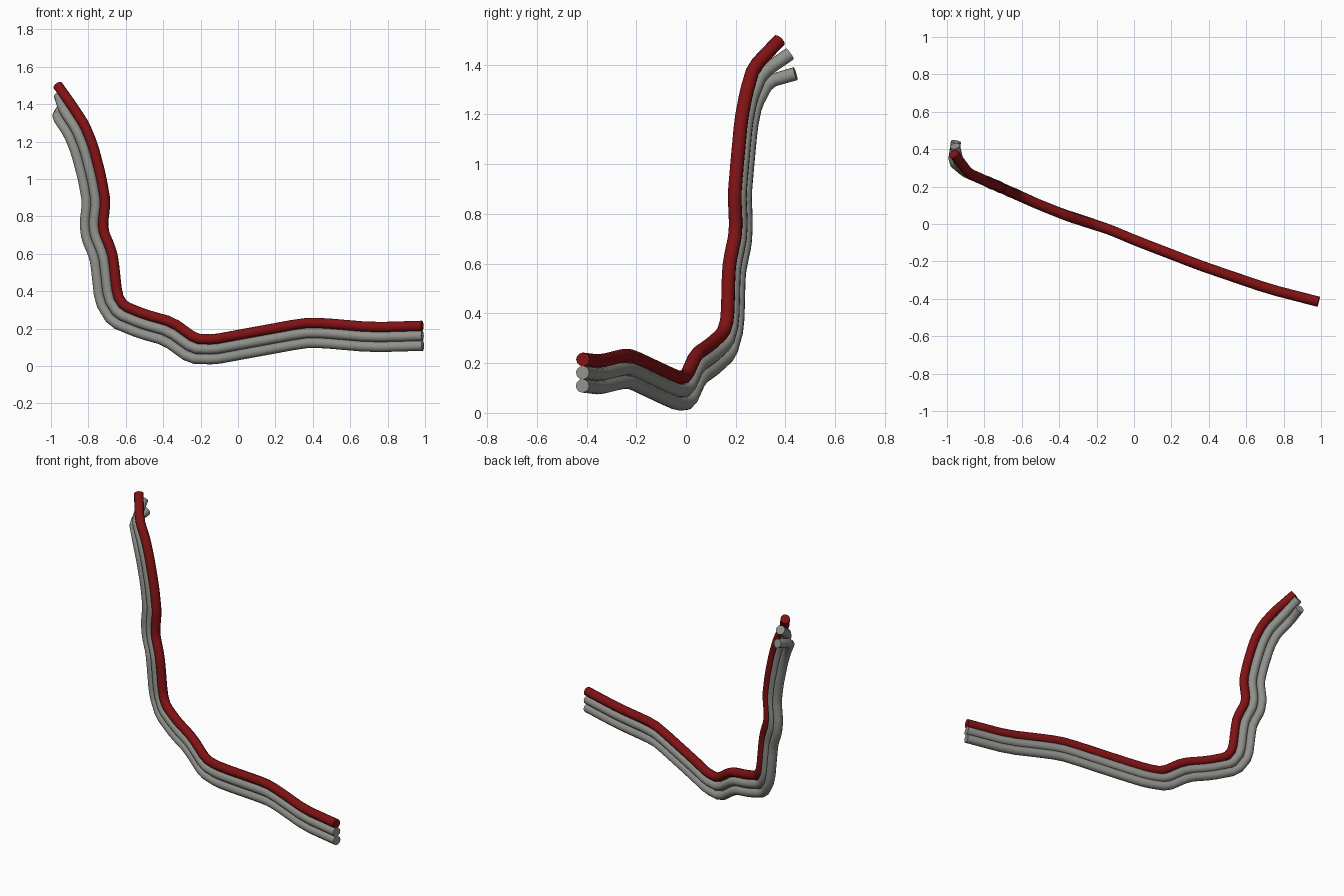
import bpy
from mathutils import Vector

if "Cube" in bpy.data.objects:
    bpy.data.objects.remove(bpy.data.objects["Cube"])

RADIUS = 0.0275
SPACING = 0.053
SIDE = Vector((0.39, 0.92, 0)).normalized()   # normal of the plane the bundle lies in


def material(name, rgb):
    m = bpy.data.materials.new(name)
    m.diffuse_color = (*rgb, 1)
    m.use_nodes = True
    m.node_tree.nodes["Principled BSDF"].inputs["Base Color"].default_value = m.diffuse_color
    return m


red = material("dark red", (0.22, 0.006, 0.007))
grey = material("warm grey", (0.28, 0.285, 0.26))

# Centre line of the red cable, from the right end to the upper left bend
path = [Vector(p) for p in [
    (0.985, -0.415, 0.215), (0.72, -0.347, 0.207), (0.45, -0.255, 0.23), (0.35, -0.22, 0.23),
    (0.0, -0.085, 0.166), (-0.13, -0.03, 0.142), (-0.225, 0.0, 0.145), (-0.35, 0.04, 0.235),
    (-0.5, 0.1, 0.277), (-0.61, 0.15, 0.322), (-0.645, 0.167, 0.38), (-0.667, 0.172, 0.58),
    (-0.685, 0.182, 0.64), (-0.715, 0.197, 0.71), (-0.722, 0.2, 0.76), (-0.708, 0.195, 0.88),
    (-0.733, 0.207, 1.02), (-0.775, 0.222, 1.18), (-0.82, 0.243, 1.29), (-0.885, 0.272, 1.39)]]


def offset_path(dist):
    """Parallel copy of the path, mitred at the bends."""
    out = []
    for i, p in enumerate(path):
        a = (p - path[max(i - 1, 0)]).normalized()
        b = (path[min(i + 1, len(path) - 1)] - p).normalized()
        t = (a + b).normalized()
        ref = a if a.length > 0.5 else b
        n = t.cross(SIDE).normalized()
        out.append(p + n * dist / max(t.dot(ref), 0.7))
    return out


def soften(pts, cut=0.18):
    """Cut each corner a little so bends look smooth."""
    out = [pts[0]]
    for a, p, b in zip(pts, pts[1:], pts[2:]):
        out += [p.lerp(a, cut), p.lerp(b, cut)]
    return out + [pts[-1]]


def cable(name, pts, mat):
    curve = bpy.data.curves.new(name, 'CURVE')
    curve.dimensions = '3D'
    curve.bevel_depth = RADIUS
    curve.bevel_resolution = 4
    curve.use_fill_caps = True
    spline = curve.splines.new('POLY')
    spline.points.add(len(pts) - 1)
    for sp, p in zip(spline.points, pts):
        sp.co = (*p, 1)
    curve.materials.append(mat)
    ob = bpy.data.objects.new(name, curve)
    bpy.context.collection.objects.link(ob)
    bpy.ops.object.select_all(action='DESELECT')
    ob.select_set(True)
    bpy.context.view_layer.objects.active = ob
    bpy.ops.object.convert(target='MESH')
    bpy.ops.object.shade_smooth_by_angle(angle=0.7)


# Three cables side by side; their loose upper ends fan apart
cable("upper_cable", soften(offset_path(0) + [Vector((-0.962, 0.375, 1.498))]), red)
middle = offset_path(SPACING)[:-1] + [Vector((-0.93, 0.303, 1.365)), Vector((-0.957, 0.417, 1.443))]
cable("middle_cable", soften(middle), grey)
lower = offset_path(2 * SPACING)[:-1] + [Vector((-0.968, 0.33, 1.332)), Vector((-0.952, 0.44, 1.364))]
cable("lower_cable", soften(lower), grey)
